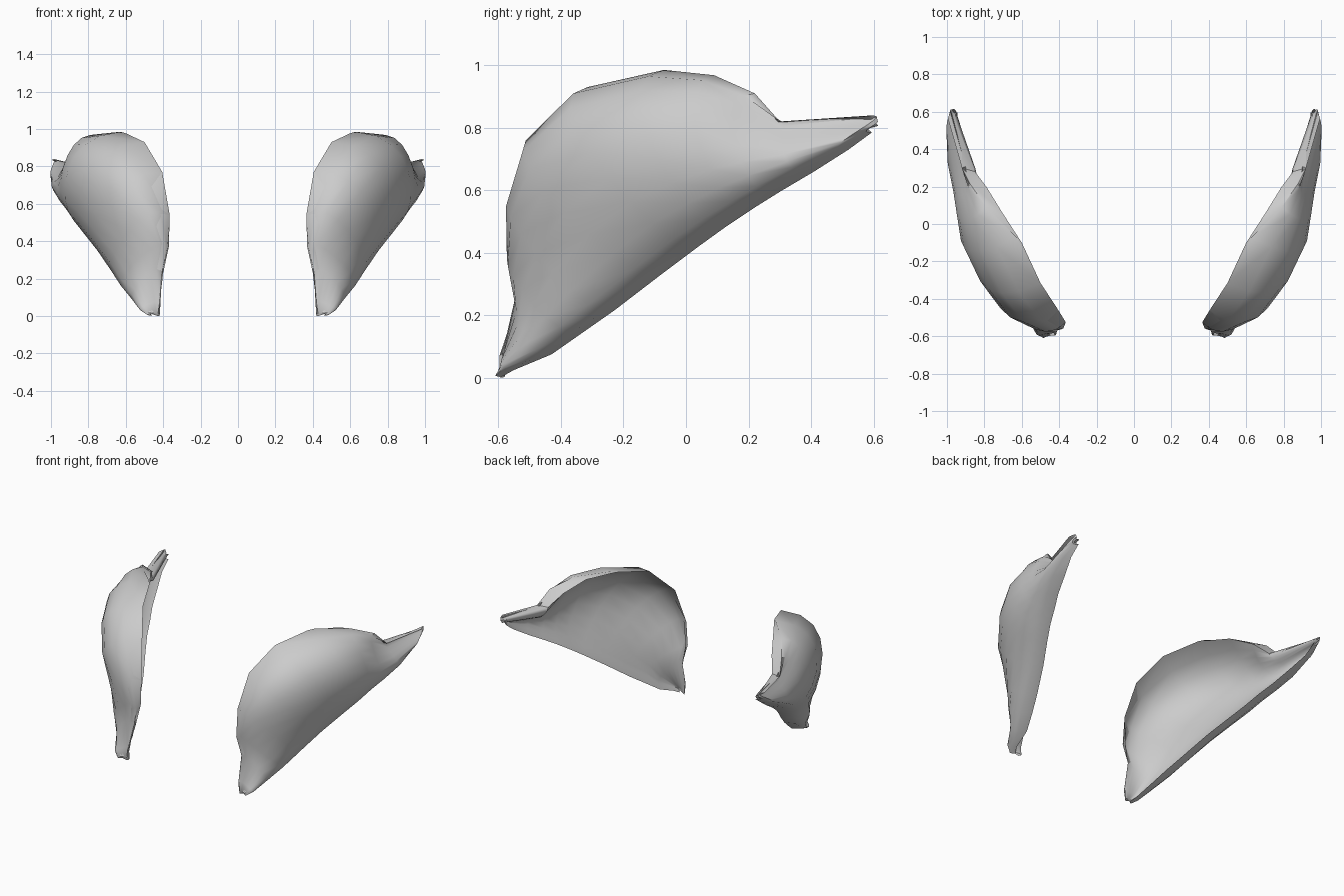
import bpy, bmesh
from mathutils import Vector

if "Cube" in bpy.data.objects:
    bpy.data.objects.remove(bpy.data.objects["Cube"])

# Guide curves from the low front tip to the raised back tip
RIM = [(.43, -.595, 0), (.42, -.597, .07), (.40, -.535, .23), (.37, -.525, .37), (.365, -.525, .54),
       (.405, -.46, .77), (.50, -.315, .93), (.63, -.07, .985), (.79, .09, .968), (.88, .22, .91),
       (.92, .30, .82), (.995, .565, .835), (.965, .595, .82)]
MID = [(.46, -.597, .015), (.49, -.59, .06), (.53, -.535, .18), (.56, -.525, .28), (.63, -.48, .40),
       (.75, -.385, .53), (.85, -.245, .64), (.925, -.09, .70), (.947, .05, .73), (.955, .16, .74),
       (.965, .31, .74), (.998, .55, .79), (.985, .595, .805)]
LIP = [(.46, -.59, .003), (.48, -.55, .025), (.50, -.43, .075), (.54, -.33, .145), (.585, -.23, .215),
       (.66, -.08, .33), (.73, .04, .42), (.78, .13, .485), (.82, .22, .545), (.86, .30, .595),
       (.90, .41, .66), (.94, .52, .73), (.945, .595, .785)]
# Inner rim, set apart from the outer rim only over the back half
INNER_RIM = RIM[:7] + [(.60, -.10, .977), (.71, .07, .962), (.79, .20, .895),
                       (.85, .28, .815), (.955, .555, .825), (.945, .593, .81)]
WALL = [.3, .5, .75, 1, 1, 1, 1, 1, 1, 1, 1, .6, .3]
KNOTS = [0, .5, .84, 1]
STEPS = 10


def across(*pts):
    """Smooth curve from rim over bulge and flank to the lower lip."""
    out = []
    for s in range(STEPS + 1):
        t, p = s / STEPS, Vector((0, 0, 0))
        for i, q in enumerate(pts):
            f = 1
            for j, k in enumerate(KNOTS):
                if j != i:
                    f *= (t - k) / (KNOTS[i] - k)
            p += f * Vector(q)
        out.append(p)
    return out


def section(k):
    """Closed section: outside down to the lip, then back up the inside."""
    w = WALL[k]
    mid, lip = Vector(MID[k]), Vector(LIP[k])
    flank = lip + w * Vector((.08, -.06, .008))
    outside = across(RIM[k], mid, flank, lip)
    inside = across(INNER_RIM[k], mid + w * Vector((-.045, .022, 0)),
                    flank + w * Vector((-.035, .02, .03)), lip)
    return outside + inside[::-1]


def shell(name, side):
    bm = bmesh.new()
    rows = [[bm.verts.new((p.x * side, p.y, p.z)) for p in section(k)] for k in range(len(RIM))]
    n = len(rows[0])
    for r, s in zip(rows, rows[1:]):
        for i in range(n):
            j = (i + 1) % n
            bm.faces.new((r[i], r[j], s[j], s[i]))
    # close both tips
    bm.faces.new(rows[0])
    bm.faces.new(rows[-1])
    bmesh.ops.remove_doubles(bm, verts=bm.verts[:], dist=.0005)
    bmesh.ops.recalc_face_normals(bm, faces=bm.faces[:])
    mesh = bpy.data.meshes.new(name)
    bm.to_mesh(mesh)
    bm.free()
    ob = bpy.data.objects.new(name, mesh)
    bpy.context.collection.objects.link(ob)
    bpy.ops.object.select_all(action='DESELECT')
    ob.select_set(True)
    bpy.context.view_layer.objects.active = ob
    bpy.ops.object.shade_smooth_by_angle(angle=.85)


# Mirrored pair of curved shells
shell("right_shell", 1)
shell("left_shell", -1)
